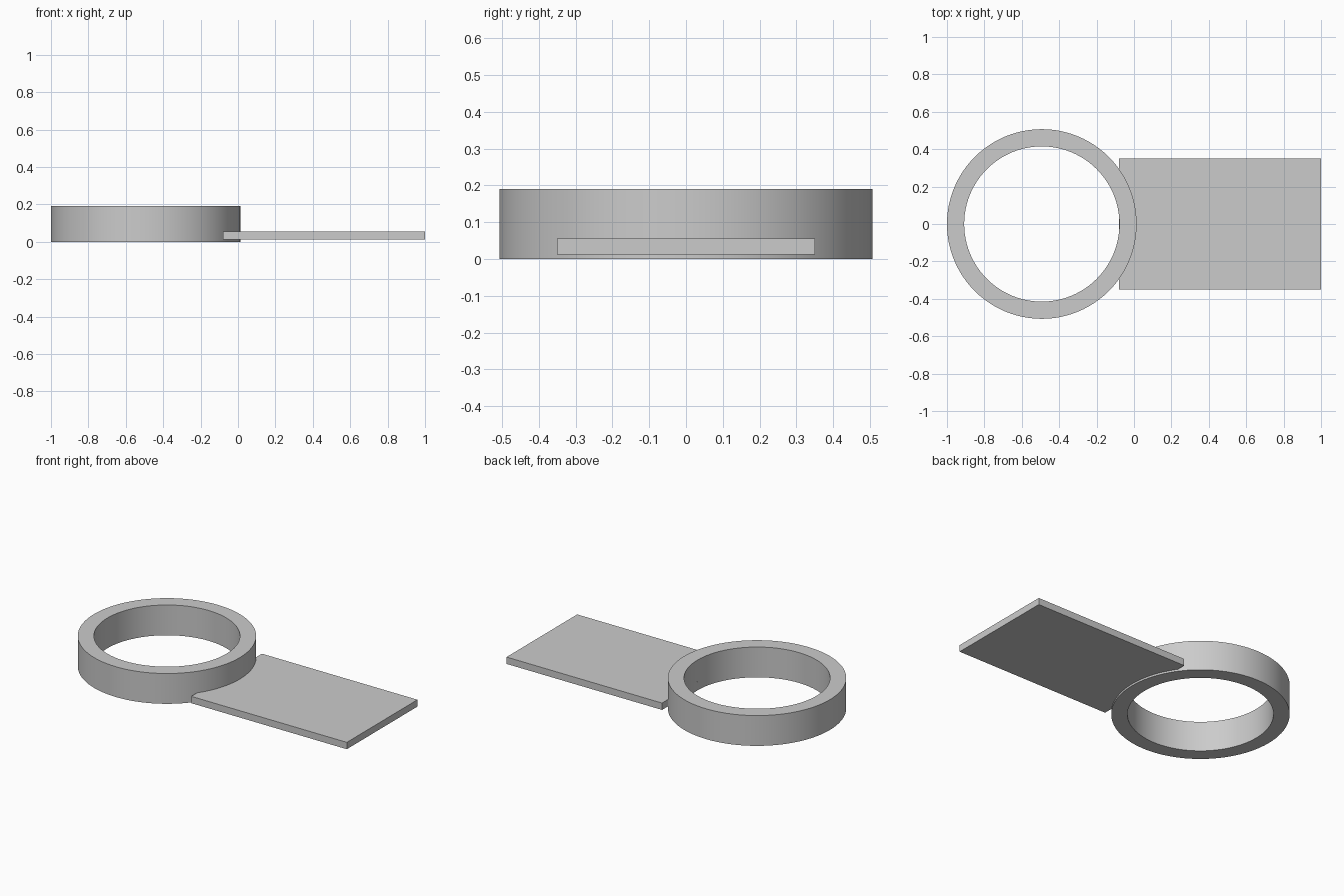
import bpy
import bmesh
import math
from mathutils import Matrix, Vector

default_cube = bpy.data.objects.get("Cube")
if default_cube:
    bpy.data.objects.remove(default_cube, do_unlink=True)

# Shared plain grey material
GREY = (0.6, 0.6, 0.6, 1.0)
grey = bpy.data.materials.new("plain grey")
grey.use_nodes = True
grey.diffuse_color = GREY
grey.node_tree.nodes["Principled BSDF"].inputs["Base Color"].default_value = GREY


def add_object(name, bm):
    bmesh.ops.recalc_face_normals(bm, faces=bm.faces)
    mesh = bpy.data.meshes.new(name)
    bm.to_mesh(mesh)
    bm.free()
    mesh.materials.append(grey)
    obj = bpy.data.objects.new(name, mesh)
    bpy.context.collection.objects.link(obj)
    return obj


def make_ring(name, centre, inner, outer, height, steps=96):
    """Spin a rectangular section around the vertical axis."""
    bm = bmesh.new()
    section = [(inner, 0), (outer, 0), (outer, height), (inner, height)]
    verts = [bm.verts.new((centre.x + r, centre.y, z)) for r, z in section]
    edges = [bm.edges.new((verts[i], verts[(i + 1) % 4])) for i in range(4)]
    bmesh.ops.spin(bm, geom=verts + edges, cent=centre, axis=(0, 0, 1),
                   angle=math.tau, steps=steps, use_merge=True)
    bmesh.ops.remove_doubles(bm, verts=bm.verts, dist=0.0001)
    return add_object(name, bm)


def make_box(name, low, high):
    low, high = Vector(low), Vector(high)
    bm = bmesh.new()
    matrix = Matrix.Translation((low + high) / 2) @ Matrix.Diagonal((*(high - low), 1))
    bmesh.ops.create_cube(bm, size=1, matrix=matrix)
    return add_object(name, bm)


# Round open ring
ring = make_ring("ring", Vector((-0.493, 0, 0)), 0.415, 0.507, 0.19)
bpy.ops.object.select_all(action="DESELECT")
ring.select_set(True)
bpy.context.view_layer.objects.active = ring
bpy.ops.object.shade_smooth_by_angle(angle=math.radians(30))

# Flat handle plate, starting at the ring's inner wall
make_box("handle_plate", (-0.079, -0.35, 0.012), (1.0, 0.35, 0.055))
